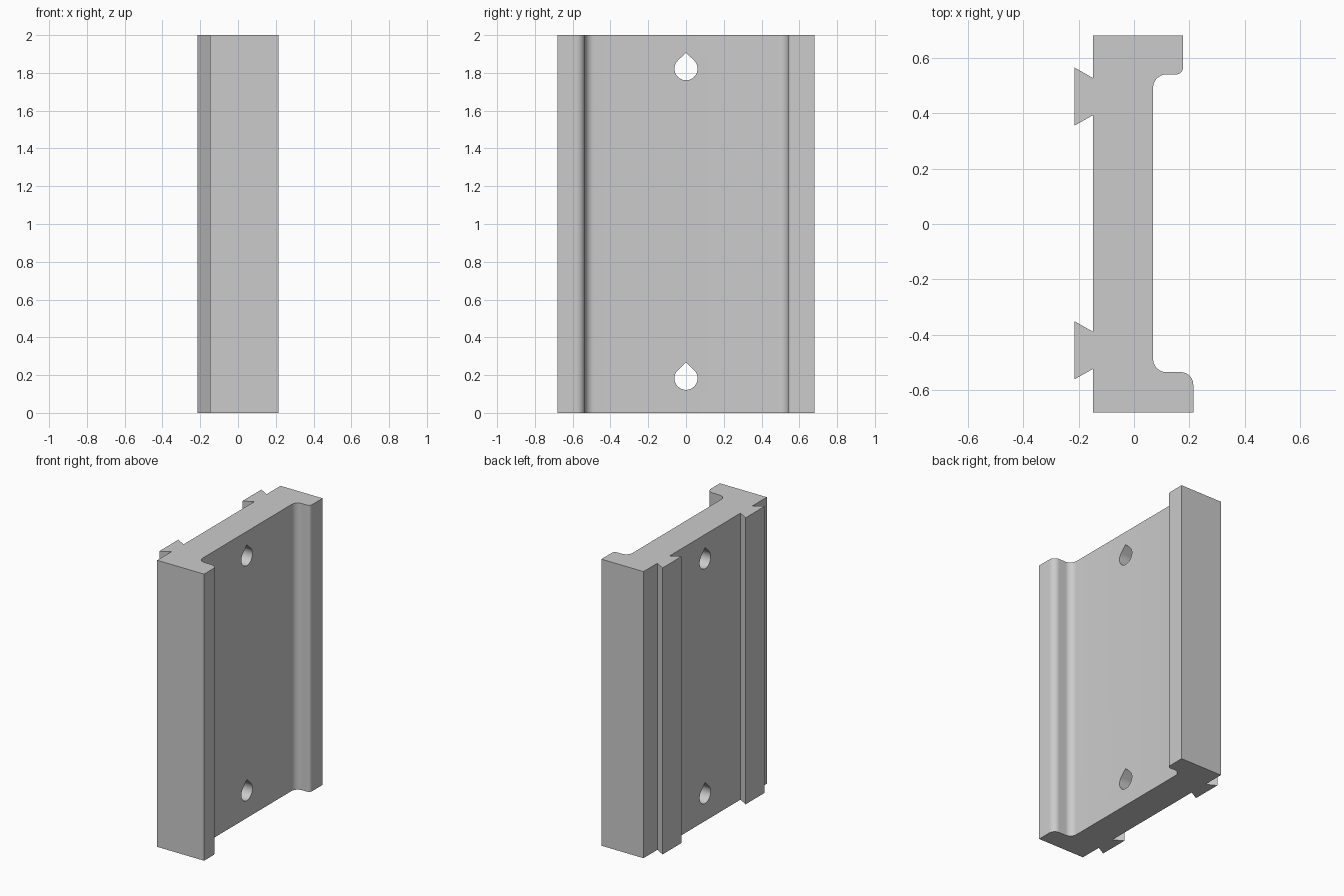
import bpy, bmesh, math
from mathutils import Vector

if "Cube" in bpy.data.objects:
    bpy.data.objects.remove(bpy.data.objects["Cube"], do_unlink=True)

HEIGHT = 2.0

grey = bpy.data.materials.new("plain grey")
grey.use_nodes = True
grey.diffuse_color = (0.6, 0.6, 0.6, 1)
grey.node_tree.nodes["Principled BSDF"].inputs["Base Color"].default_value = grey.diffuse_color


def rounded(prev, corner, nxt, r, steps=10):
    """Points of a quarter round replacing a right-angled corner."""
    corner = Vector(corner)
    a = (Vector(prev) - corner).normalized() * r
    b = (Vector(nxt) - corner).normalized() * r
    pts = []
    for i in range(steps + 1):
        t = i / steps * math.pi / 2
        pts.append(corner + a * (1 - math.sin(t)) + b * (1 - math.cos(t)))
    return pts


def prism(name, base, offset):
    """Extrude a closed outline along an offset."""
    bm = bmesh.new()
    face = bm.faces.new([bm.verts.new(p) for p in base])
    ext = bmesh.ops.extrude_face_region(bm, geom=[face])["geom"]
    bmesh.ops.translate(bm, vec=offset, verts=[v for v in ext if isinstance(v, bmesh.types.BMVert)])
    bmesh.ops.recalc_face_normals(bm, faces=bm.faces)
    mesh = bpy.data.meshes.new(name)
    bm.to_mesh(mesh)
    bm.free()
    mesh.materials.append(grey)
    obj = bpy.data.objects.new(name, mesh)
    bpy.context.collection.objects.link(obj)
    return obj


# Channel outline: (x, y, corner radius), with two dovetail rails on the -x side
BACK, WEB, TIP, END = -0.148, 0.069, -0.215, 0.68
outline = [
    (BACK, -END, 0), (0.214, -END, 0),
    (0.214, -0.535, 0.045), (WEB, -0.535, 0.048),
    (WEB, 0.54, 0.048), (0.177, 0.54, 0.025),
    (0.177, END, 0), (BACK, END, 0),
]
for y in (0.46, -0.456):
    outline += [(BACK, y + 0.067, 0), (TIP, y + 0.105, 0),
                (TIP, y - 0.105, 0), (BACK, y - 0.067, 0)]

points = []
for i, (x, y, r) in enumerate(outline):
    if r:
        points += rounded(outline[i - 1][:2], (x, y), outline[i + 1][:2], r)
    else:
        points.append(Vector((x, y)))
body = prism("channel_body", [(p.x, p.y, 0) for p in points], (0, 0, HEIGHT))

# Teardrop holes through the web
R = 0.061
for name, z in (("lower_hole_cutter", 0.183), ("upper_hole_cutter", 1.822)):
    drop = [(-0.5, 0, z + R * 1.4)]
    for i in range(33):
        a = math.radians(135 + 270 * i / 32)
        drop.append((-0.5, R * math.cos(a), z + R * math.sin(a)))
    cutter = prism(name, drop, (1, 0, 0))
    cut = body.modifiers.new(name, 'BOOLEAN')
    cut.operation = 'DIFFERENCE'
    cut.solver = 'EXACT'
    cut.object = cutter
    bpy.context.view_layer.objects.active = body
    bpy.ops.object.modifier_apply(modifier=cut.name)
    bpy.data.objects.remove(cutter, do_unlink=True)

# Smooth rounds, crisp edges
bpy.ops.object.select_all(action='DESELECT')
body.select_set(True)
bpy.context.view_layer.objects.active = body
bpy.ops.object.shade_smooth_by_angle(angle=math.radians(30))
